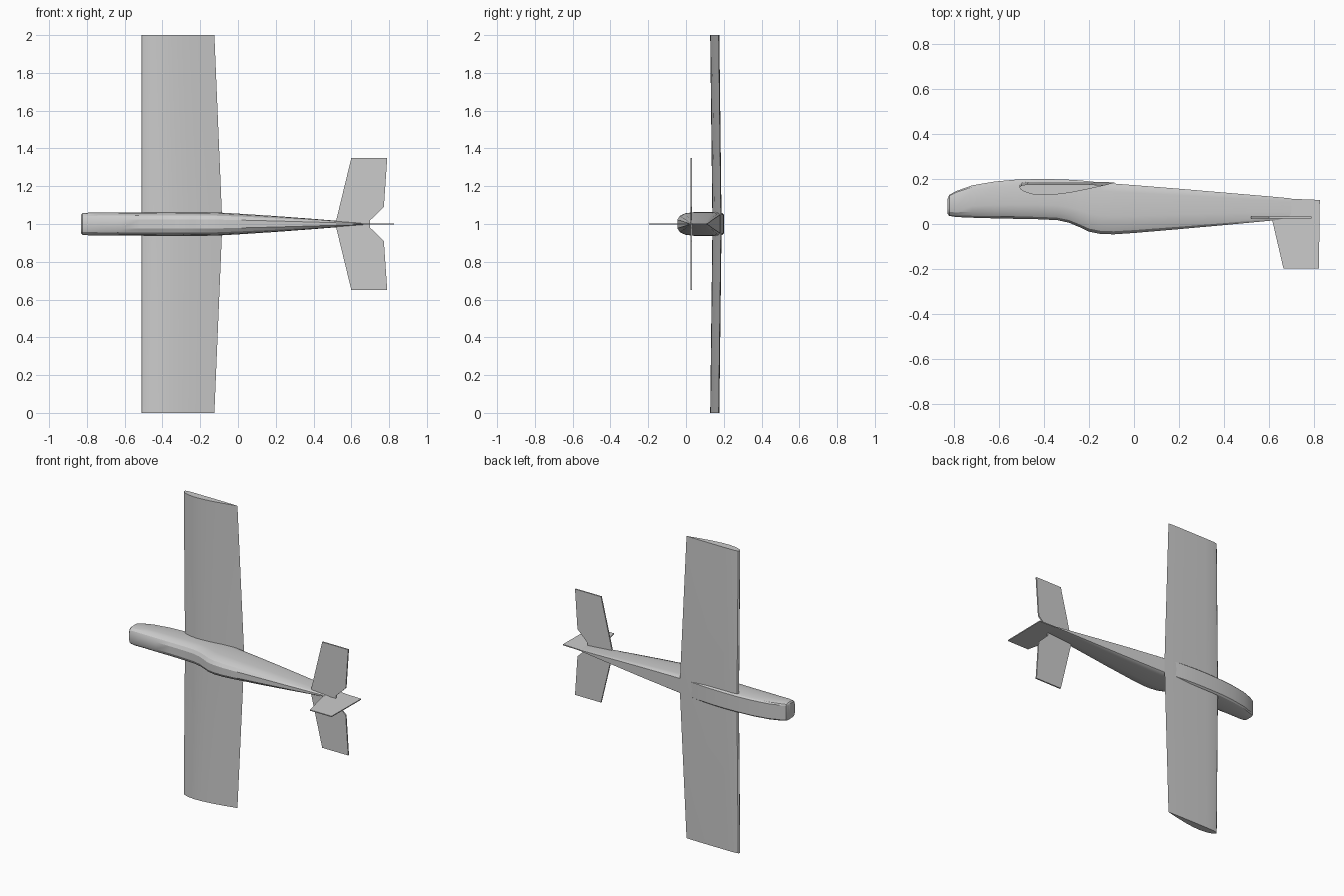
import bpy, bmesh, math

if "Cube" in bpy.data.objects:
    bpy.data.objects.remove(bpy.data.objects["Cube"])

def make(name, verts, faces, smooth=None):
    me = bpy.data.meshes.new(name)
    me.from_pydata(verts, [], faces)
    bm = bmesh.new()
    bm.from_mesh(me)
    bmesh.ops.recalc_face_normals(bm, faces=bm.faces[:])
    bm.to_mesh(me)
    bm.free()
    ob = bpy.data.objects.new(name, me)
    bpy.context.collection.objects.link(ob)
    if smooth:
        bpy.ops.object.select_all(action='DESELECT')
        ob.select_set(True)
        bpy.context.view_layer.objects.active = ob
        bpy.ops.object.shade_smooth_by_angle(angle=math.radians(smooth))
    return ob

def loft(name, rings, smooth=None):
    """Skin a list of closed rings and cap both ends."""
    n = len(rings[0])
    faces = [(k * n + i, k * n + (i + 1) % n, (k + 1) * n + (i + 1) % n, (k + 1) * n + i)
             for k in range(len(rings) - 1) for i in range(n)]
    faces += [tuple(range(n)), tuple(range((len(rings) - 1) * n, len(rings) * n))]
    return make(name, [v for r in rings for v in r], faces, smooth)

# Fuselage stations: x, y on the canopy side, y on the belly side, half width
stations = [
    (-.83, .045, .110, .050), (-.822, .036, .130, .057), (-.79, .031, .147, .060),
    (-.72, .028, .172, .061), (-.62, .025, .189, .062), (-.52, .023, .198, .062),
    (-.42, .021, .200, .063), (-.34, .017, .199, .063), (-.29, .006, .197, .063),
    (-.24, -.015, .194, .063), (-.20, -.034, .190, .063), (-.15, -.044, .185, .062),
    (-.09, -.046, .180, .060), (0, -.040, .173, .055), (.2, -.023, .157, .042),
    (.4, -.005, .140, .027), (.6, .014, .123, .011), (.70, .024, .114, .003)]
# Half section: fraction across, fraction from canopy side to belly
half = [(.38, 0), (.72, .06), (.92, .18), (1, .36), (1, .84), (.93, .95), (.80, 1)]
rings = []
for x, y0, y1, w in stations:
    right = [(x, y0 + t * (y1 - y0), 1 + s * w) for s, t in half]
    left = [(x, y0 + t * (y1 - y0), 1 - s * w) for s, t in reversed(half)]
    rings.append(right + left)
loft("fuselage", rings, 25)

# Wing: cambered aerofoil, tapered on the trailing edge, slight dihedral
upper = [(0, .164), (.015, .153), (.06, .143), (.14, .133), (.26, .128), (.40, .130),
         (.58, .139), (.78, .154), (1, .173)]
lower = [(.8, .1755), (.55, .176), (.25, .1765), (.09, .176), (.02, .172)]

def wing_ring(z, trail, dy):
    return [(-.51 + u * (trail + .51), y + dy, z) for u, y in upper + lower]

loft("wing", [wing_ring(0, -.125, 0), wing_ring(1, -.083, .012), wing_ring(2, -.125, 0)], 30)

def plate(name, outline, thick, place):
    """Flat panel from a 2D outline, extruded by its thickness."""
    loft(name, [[place(a, b, d) for a, b in outline] for d in (-thick / 2, thick / 2)])

# Tailplane, one outline mirrored about z = 1
side = [(.52, .02), (.60, .35), (.79, .35), (.772, .09), (.70, .02)]
outline = side + [(a, -b) for a, b in reversed(side)]
plate("tailplane", outline, .009, lambda a, b, d: (a, .028 + d, 1 + b))

# Tail fin
plate("tail_fin", [(.615, .018), (.665, -.197), (.823, -.197), (.827, .107), (.70, .112)],
      .006, lambda a, b, d: (a, b, 1 + d))
